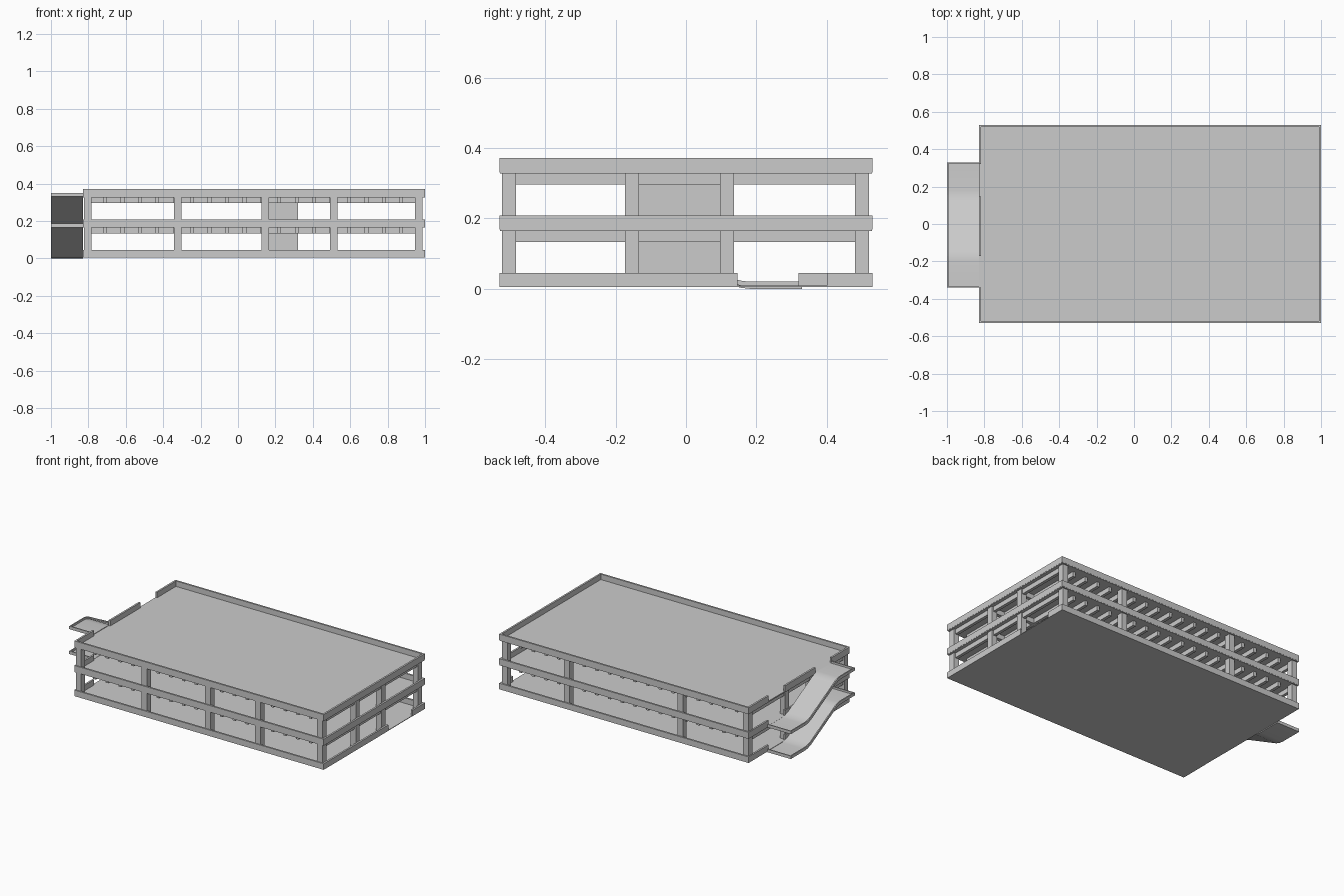
import bpy, bmesh

if "Cube" in bpy.data.objects:
    bpy.data.objects.remove(bpy.data.objects["Cube"])

X0, X1, Y = -0.83, 1.0, 0.53        # building footprint
LEVELS = [0.007, 0.170, 0.333]      # underside of each parapet band
PARAPET_H, PARAPET_T = 0.04, 0.012


def make(name, bm):
    bmesh.ops.recalc_face_normals(bm, faces=bm.faces)
    me = bpy.data.meshes.new(name)
    bm.to_mesh(me)
    bm.free()
    ob = bpy.data.objects.new(name, me)
    bpy.context.collection.objects.link(ob)
    return ob


def add_box(bm, x0, x1, y0, y1, z0, z1):
    vs = bmesh.ops.create_cube(bm, size=1)["verts"]
    for v in vs:
        v.co.x = x1 if v.co.x > 0 else x0
        v.co.y = y1 if v.co.y > 0 else y0
        v.co.z = z1 if v.co.z > 0 else z0


def boxes(name, items):
    bm = bmesh.new()
    for b in items:
        add_box(bm, *b)
    return make(name, bm)


# Floor slabs
for i, z in enumerate(LEVELS):
    low = z if i == 0 else z - 0.004
    boxes(f"floor_slab_{i}", [(X0 + 0.001, X1 - 0.001, -Y + 0.001, Y - 0.001, low, z + 0.004)])

# Parapets, with openings to the ramps and a street entrance on the right
for i, z in enumerate(LEVELS):
    top, t = z + PARAPET_H, PARAPET_T
    items = [(X0, X1, -Y, -Y + t, z, top), (X0, X1, Y - t, Y, z, top)]
    for a, b in [(-Y + t, -0.34), (-0.17, 0.147), (0.32, Y - t)]:
        items.append((X0, X0 + t, a, b, z, top))
    right = [(-Y + t, 0.147), (0.40, Y - t)] if i == 0 else [(-Y + t, Y - t)]
    for a, b in right:
        items.append((X1 - t, X1, a, b, z, top))
    boxes(f"parapet_{i}", items)

# Columns; the middle column line exists only in the front two rows
cols = []
for y in (-0.503, -0.153, 0.117, 0.500):
    for x in (-0.804, -0.321, 0.145, 0.511, 0.966):
        if x == 0.145 and y > 0:
            continue
        cols.append((x - 0.02, x + 0.02, y - 0.02, y + 0.02, 0.01, 0.3365))
boxes("columns", cols)

# Ceiling joists across the building and two long girders
for i, z in enumerate(LEVELS[1:], 1):
    n = 20
    joists = []
    for k in range(n):
        x = -0.804 + k * (0.966 + 0.804) / (n - 1)
        joists.append((x - 0.01, x + 0.01, -0.49, 0.49, z - 0.035, z - 0.002))
    boxes(f"ceiling_joists_{i}", joists)
    boxes(f"ceiling_girders_{i}", [(-0.80, 0.97, y - 0.012, y + 0.012, z - 0.036, z - 0.002)
                                   for y in (-0.153, 0.117)])

# Service core
boxes("service_core", [(0.15, 0.32, -0.15, 0.115, 0.01, 0.331)])

# Outside ramps: swept profile (y, z) with eased ends
PATH = [(0.33, 0), (0.18, 0), (0.155, 0.003), (0.12, 0.014), (-0.14, 0.153),
        (-0.17, 0.163), (-0.195, 0.166), (-0.34, 0.166)]


def add_sweep(bm, x0, x1, base, h):
    rings = []
    for y, z in PATH:
        z += base
        rings.append([bm.verts.new(c) for c in
                      ((x0, y, z), (x1, y, z), (x1, y, z + h), (x0, y, z + h))])
    for a, b in zip(rings, rings[1:]):
        for k in range(4):
            j = (k + 1) % 4
            bm.faces.new((a[k], a[j], b[j], b[k]))
    bm.faces.new(rings[0])
    bm.faces.new(rings[-1])


for i, base in enumerate((0.002, 0.167)):
    # Ramp deck
    bm = bmesh.new()
    add_sweep(bm, -1.0, X0, base, 0.007)
    deck = make(f"ramp_deck_{i}", bm)
    bpy.context.view_layer.objects.active = deck
    deck.select_set(True)
    bpy.ops.object.shade_smooth_by_angle()
    deck.select_set(False)
    # Ramp curbs: outer edge and both ends
    bm = bmesh.new()
    add_sweep(bm, -1.0, -0.993, base, 0.020)
    add_box(bm, -1.0, X0, 0.323, 0.33, base, base + 0.020)
    add_box(bm, -1.0, X0, -0.34, -0.333, base + 0.166, base + 0.186)
    make(f"ramp_curb_{i}", bm)

# Settle the lowest point exactly on the ground
for ob in bpy.context.collection.objects:
    ob.location.z -= 0.002
